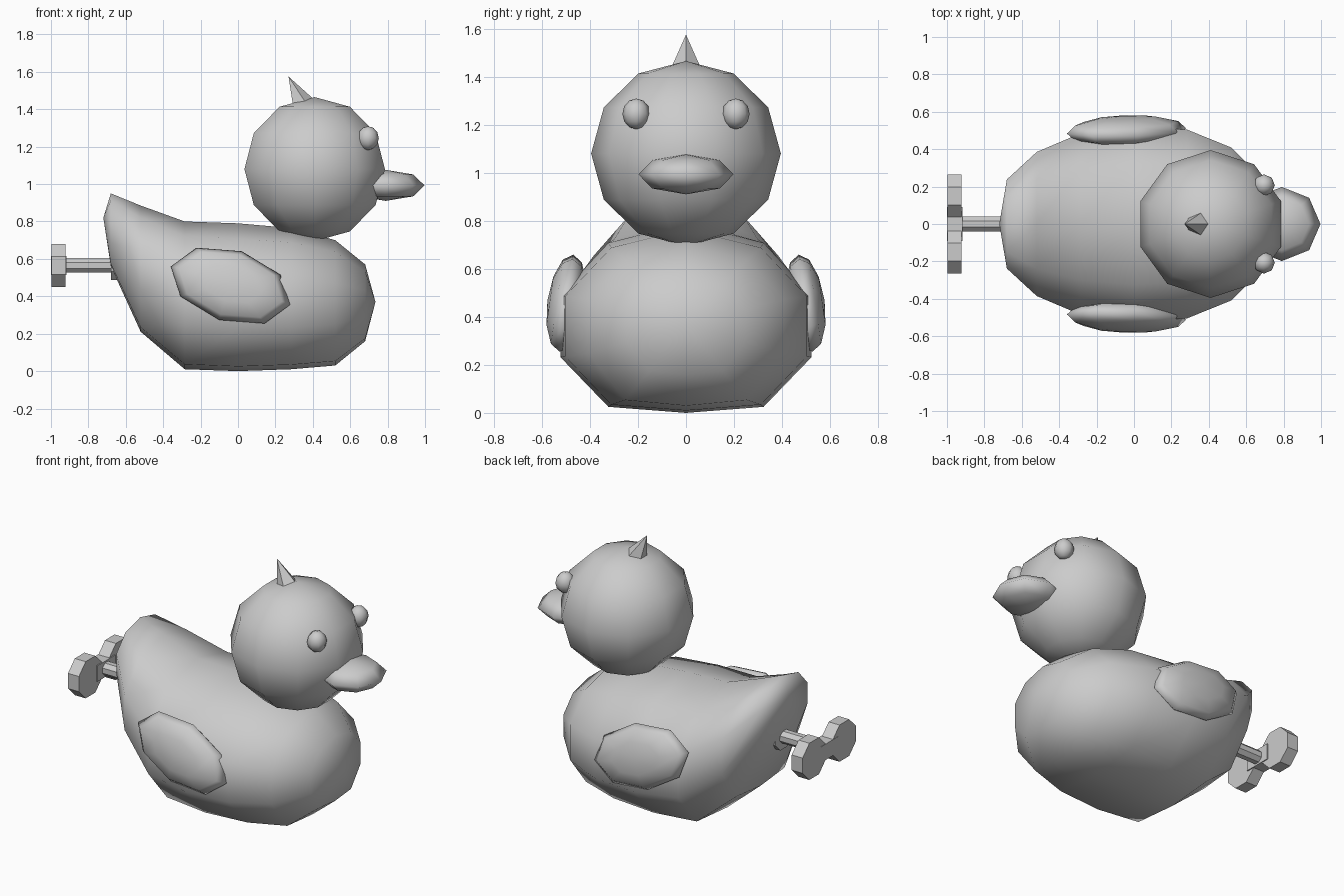
import bpy, bmesh, math
from mathutils import Matrix, Vector

if "Cube" in bpy.data.objects:
    bpy.data.objects.remove(bpy.data.objects["Cube"])

grey = bpy.data.materials.new("plain grey")
grey.diffuse_color = (0.6, 0.6, 0.6, 1)
grey.use_nodes = True
grey.node_tree.nodes["Principled BSDF"].inputs["Base Color"].default_value = grey.diffuse_color


def finish(name, bm, angle=180):
    bmesh.ops.recalc_face_normals(bm, faces=bm.faces[:])
    me = bpy.data.meshes.new(name)
    bm.to_mesh(me)
    bm.free()
    me.materials.append(grey)
    ob = bpy.data.objects.new(name, me)
    bpy.context.collection.objects.link(ob)
    bpy.ops.object.select_all(action='DESELECT')
    ob.select_set(True)
    bpy.context.view_layer.objects.active = ob
    bpy.ops.object.shade_smooth_by_angle(angle=math.radians(angle))
    return ob


def ellipsoid(name, loc, size, seg, rings, rot=Matrix()):
    bm = bmesh.new()
    m = Matrix.Translation(loc) @ rot @ Matrix.Diagonal((*size, 1))
    bmesh.ops.create_uvsphere(bm, u_segments=seg, v_segments=rings, radius=1, matrix=m)
    return finish(name, bm)


def cylinder_x(name, x0, x1, y, z, r, seg):
    # prism along x with flat sides facing y and z
    bm = bmesh.new()
    m = (Matrix.Translation(((x0 + x1) / 2, y, z)) @ Matrix.Rotation(math.pi / 2, 4, 'Y')
         @ Matrix.Rotation(math.pi / seg, 4, 'Z'))
    bmesh.ops.create_cone(bm, cap_ends=True, segments=seg, radius1=r, radius2=r,
                          depth=x1 - x0, matrix=m)
    return finish(name, bm, 30)


# body: ten-sided rings along x, with raised tail and flattened belly
# each ring: x, half width, bottom, middle, top
rings = [(-.68, .25, .56, .75, .95), (-.52, .405, .21, .55, .885),
         (-.285, .51, .01, .39, .80), (0, .55, 0, .36, .79),
         (.285, .53, .01, .36, .765), (.52, .43, .03, .37, .70),
         (.68, .26, .16, .37, .57)]
bm = bmesh.new()
loops = []
for x, w, zb, zc, zt in rings:
    loop = []
    for i in range(10):
        a = math.tau * i / 10
        c = math.cos(a)
        z = zc + (zt - zc) * c if c > 0 else max(zb, zc + (zc - zb) * 1.15 * c)
        loop.append(bm.verts.new((x, w * math.sin(a), z)))
    loops.append(loop)
tail = bm.verts.new((-.72, 0, .82))
chest = bm.verts.new((.735, 0, .37))
for i in range(10):
    j = (i + 1) % 10
    for a, b in zip(loops, loops[1:]):
        bm.faces.new((a[i], a[j], b[j], b[i]))
    bm.faces.new((tail, loops[0][j], loops[0][i]))
    bm.faces.new((chest, loops[-1][i], loops[-1][j]))
finish("body", bm)

# head and beak
ellipsoid("head", (.41, 0, 1.08), (.395, .395, .385), 10, 6)
ellipsoid("beak", (.79, 0, .993), (.207, .198, .083), 8, 4)

# eyes and wings on both sides
for side, s in (("left", 1), ("right", -1)):
    ellipsoid(side + "_eye", (.695, s * .207, 1.245), (.058, .058, .064), 8, 6)
    tilt = (Matrix.Rotation(math.radians(8 * s), 4, 'X')
            @ Matrix.Rotation(math.radians(18), 4, 'Y')
            @ Matrix.Rotation(math.pi / 2, 4, 'X'))
    ellipsoid(side + "_wing", (-.04, s * .498, .457), (.335, .195, .08), 8, 6, tilt)

# tuft on the head, leaning back
bm = bmesh.new()
base, tip = Vector((.345, 0, 1.425)), Vector((.27, 0, 1.575))
turn = (tip - base).to_track_quat('Z', 'Y').to_matrix().to_4x4()
bmesh.ops.create_cone(bm, cap_ends=True, segments=5, radius1=.066, radius2=0,
                      depth=(tip - base).length,
                      matrix=Matrix.Translation((base + tip) / 2) @ turn)
finish("head_tuft", bm, 30)

# wind-up key: collar, shaft, two round grips and a joining bar
cylinder_x("key_collar", -.68, -.58, 0, .565, .085, 8)
cylinder_x("key_shaft", -.95, -.6, 0, .565, .042, 8)
for side, s in (("left", 1), ("right", -1)):
    cylinder_x(side + "_key_grip", -.998, -.922, s * .15, .565, .125, 8)
bm = bmesh.new()
bmesh.ops.create_cube(bm, size=1, matrix=Matrix.Translation((-.958, 0, .565))
                      @ Matrix.Diagonal((.084, .18, .1, 1)))
finish("key_bar", bm, 30)
